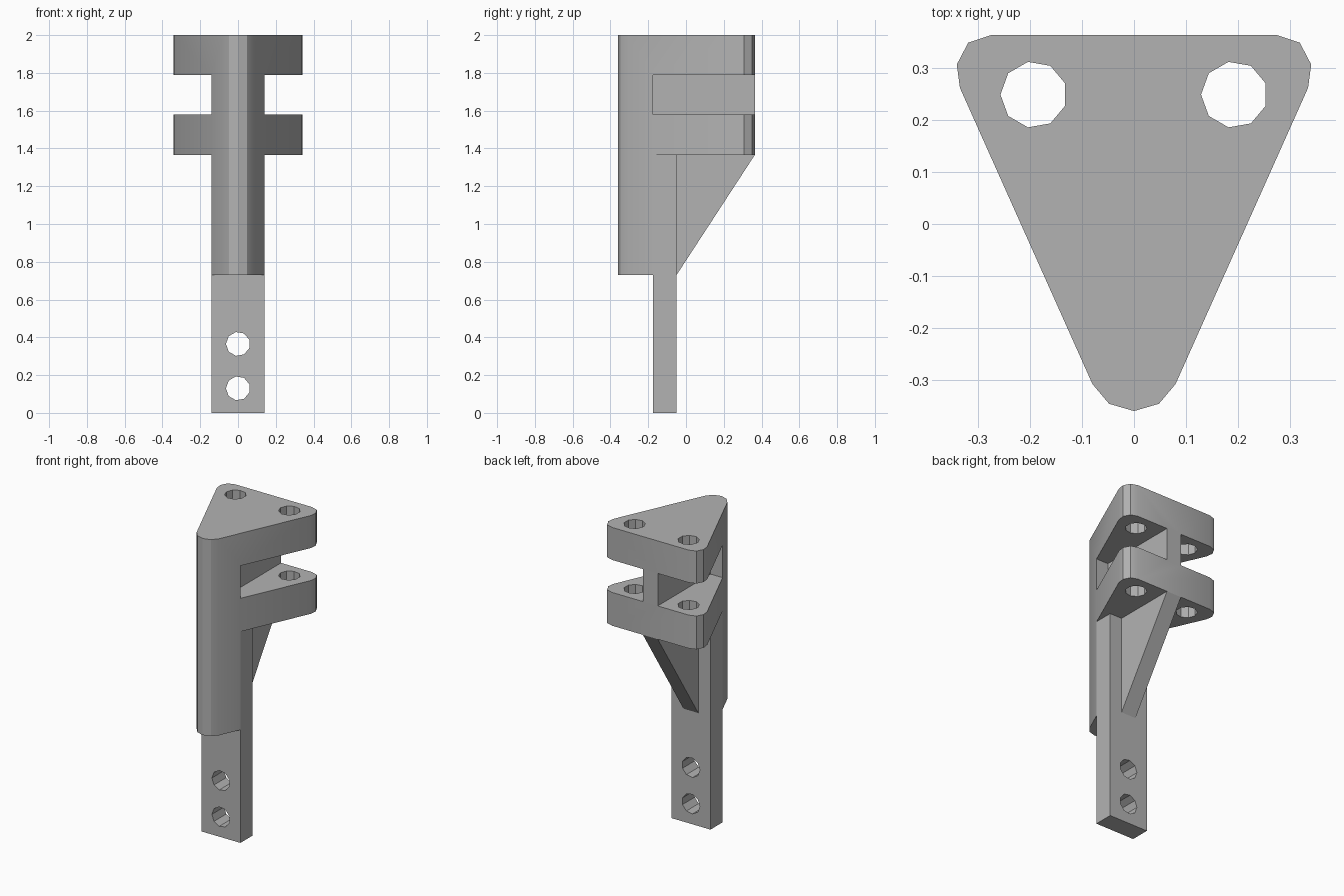
import bpy, bmesh, math
from mathutils import Matrix, Vector

cube = bpy.data.objects.get("Cube")
if cube:
    bpy.data.objects.remove(cube, do_unlink=True)

grey = bpy.data.materials.new("plain grey")
grey.use_nodes = True
colour = (0.45, 0.45, 0.45, 1)
grey.diffuse_color = colour
grey.node_tree.nodes["Principled BSDF"].inputs["Base Color"].default_value = colour

BACK = 0.364          # rear face of the plates
SPINE_BACK = -0.175   # rear face of the front spine
STRIP_BACK = -0.05
STRIP_HALF = 0.14
WEB_HALF = 0.053
FOOT = 0.73           # lower end of spine and rib
SHELF = 1.365         # underside of the lower plate
GAP_LOW, GAP_HIGH = 1.58, 1.79
TOP = 2.0
HOLE_RADIUS = 0.064


def prism(name, points, offset):
    """Extrude a closed polygon of 3D points along offset."""
    bm = bmesh.new()
    face = bm.faces.new([bm.verts.new(p) for p in points])
    extruded = bmesh.ops.extrude_face_region(bm, geom=[face])["geom"]
    verts = [g for g in extruded if isinstance(g, bmesh.types.BMVert)]
    bmesh.ops.translate(bm, verts=verts, vec=Vector(offset))
    bmesh.ops.recalc_face_normals(bm, faces=bm.faces)
    mesh = bpy.data.meshes.new(name)
    bm.to_mesh(mesh)
    bm.free()
    mesh.materials.append(grey)
    obj = bpy.data.objects.new(name, mesh)
    bpy.context.collection.objects.link(obj)
    return obj


def box(name, x0, x1, y0, y1, z0, z1):
    corners = [(x0, y0, z0), (x1, y0, z0), (x1, y1, z0), (x0, y1, z0)]
    return prism(name, corners, (0, 0, z1 - z0))


def drill(name, start, along, turn):
    """Nine-sided hole cutter; turn rotates the z axis onto the drill direction."""
    ring = []
    for i in range(9):
        a = math.pi + i * math.tau / 9
        p = Vector((HOLE_RADIUS * math.cos(a), HOLE_RADIUS * math.sin(a), 0))
        ring.append(Vector(start) + turn @ p)
    return prism(name, ring, along)


def cut(obj, cutters):
    """Subtract the cutters, bake the result and remove the helpers."""
    for c in cutters:
        c.hide_render = True
        mod = obj.modifiers.new("cut", 'BOOLEAN')
        mod.operation = 'DIFFERENCE'
        mod.solver = 'EXACT'
        mod.object = c
    graph = bpy.context.evaluated_depsgraph_get()
    mesh = bpy.data.meshes.new_from_object(obj.evaluated_get(graph))
    obj.modifiers.clear()
    obj.data = mesh
    for c in cutters:
        bpy.data.objects.remove(c, do_unlink=True)


# Rounded triangle outline, right half mirrored to the left
half = [(0.048, -0.346), (0.08, -0.308), (0.335, 0.262),
        (0.341, 0.307), (0.319, 0.349), (0.274, BACK)]
outline = [(0, -0.36)] + half + [(-x, y) for x, y in reversed(half)]
bracket = prism("clevis_bracket", [(x, y, FOOT) for x, y in outline],
                (0, 0, TOP - FOOT))

# Open the bracket below the plates and on both sides of the web
cutters = [box("under_cut", -1, 1, SPINE_BACK, 1, FOOT - 0.5, SHELF)]
for side in (-1, 1):
    xs = sorted((side * WEB_HALF, side))
    cutters.append(box("slot_cut", *xs, SPINE_BACK, 1, GAP_LOW, GAP_HIGH))
    cutters.append(drill("pin_hole_cut", (side * 0.193, 0.249, SHELF - 0.1),
                         (0, 0, 1), Matrix.Identity(3)))
cut(bracket, cutters)

# Flat mounting strip with two bolt holes
strip = box("mounting_strip", -STRIP_HALF, STRIP_HALF,
            SPINE_BACK, STRIP_BACK, 0, SHELF)
sideways = Matrix.Rotation(math.radians(90), 3, 'X')
cut(strip, [drill("bolt_hole_cut", (0, -0.5, z), (0, 1, 0), sideways)
            for z in (0.13, 0.365)])

# Triangular rib under the lower plate
rib = prism("support_rib",
            [(-WEB_HALF, STRIP_BACK, FOOT), (-WEB_HALF, BACK, SHELF),
             (-WEB_HALF, STRIP_BACK, SHELF)], (2 * WEB_HALF, 0, 0))

# Soften only the shallow edges
bpy.ops.object.select_all(action='DESELECT')
for obj in (bracket, strip, rib):
    obj.select_set(True)
bpy.context.view_layer.objects.active = bracket
bpy.ops.object.shade_smooth_by_angle(angle=math.radians(30))
